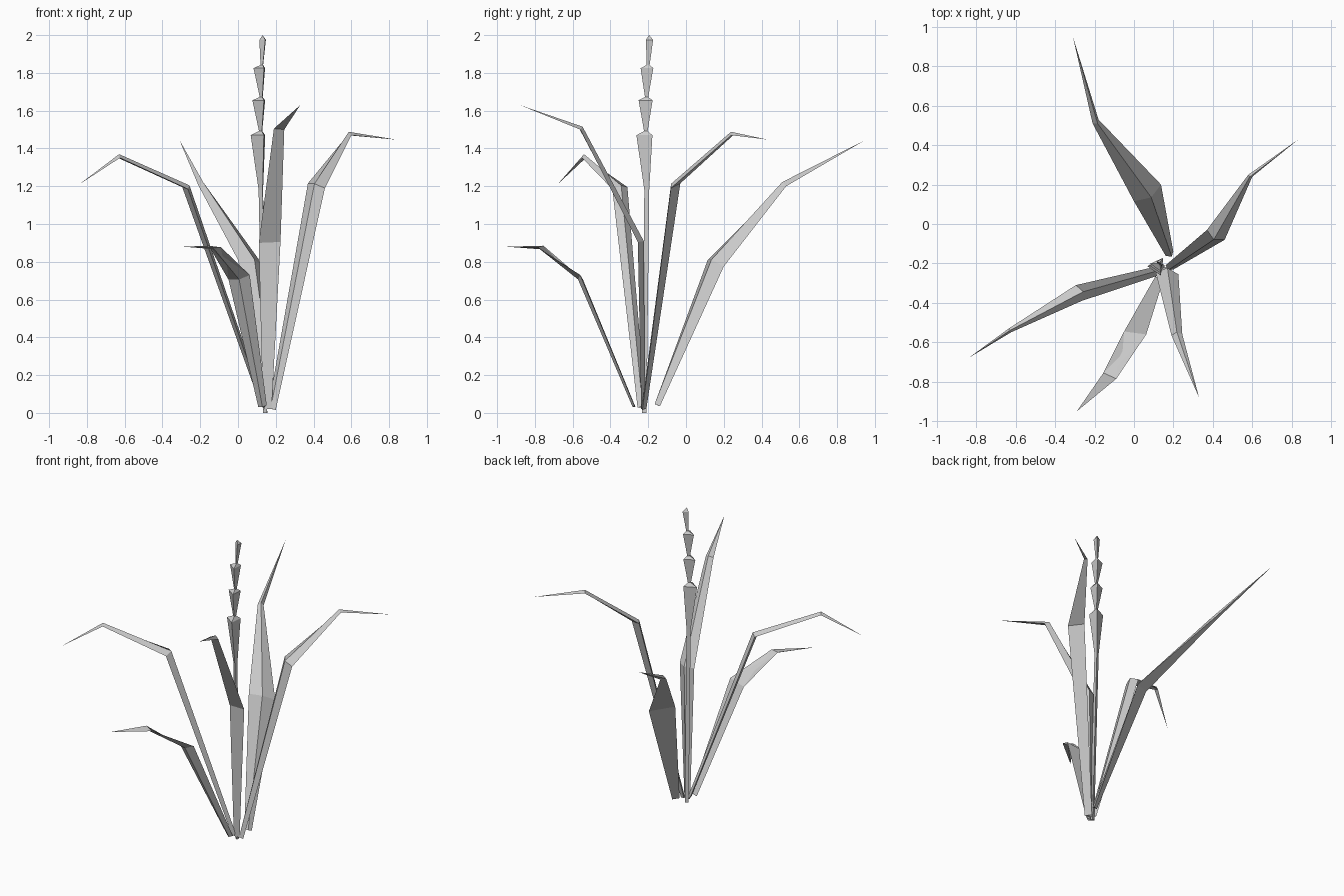
import bpy, math
from mathutils import Vector as V

if "Cube" in bpy.data.objects:
    bpy.data.objects.remove(bpy.data.objects["Cube"])


def loft(name, rings, tip):
    """Skin triangular rings, cap the start and close on a point."""
    verts = [p for r in rings for p in r] + [V(tip)]
    faces = [(2, 1, 0)]
    for i in range(len(rings) - 1):
        for k in range(3):
            a, b = i * 3 + k, i * 3 + (k + 1) % 3
            faces.append((a, b, b + 3, a + 3))
    n = len(verts) - 1
    faces += [(n - 3 + k, n - 3 + (k + 1) % 3, n) for k in range(3)]
    me = bpy.data.meshes.new(name)
    me.from_pydata([tuple(v) for v in verts], [], faces)
    ob = bpy.data.objects.new(name, me)
    bpy.context.collection.objects.link(ob)
    bpy.context.view_layer.objects.active = ob
    bpy.ops.object.mode_set(mode='EDIT')
    bpy.ops.mesh.select_all(action='SELECT')
    bpy.ops.mesh.normals_make_consistent(inside=False)
    bpy.ops.object.mode_set(mode='OBJECT')


def leaf(name, base, sl, sr, bl, br, tip, keel=0.028):
    """Blade with a keel: base centre, shoulder edges, bend edges, tip."""
    base, sl, sr, bl, br, tip = map(V, (base, sl, sr, bl, br, tip))
    across = (sr - sl).normalized() * 0.023
    pairs = [(base - across, base + across, 0.6), (sl, sr, 1), (bl, br, 0.7)]
    mids = [(a + b) / 2 for a, b, _ in pairs] + [tip]
    rings = []
    for i, (a, b, s) in enumerate(pairs):
        tangent = (mids[i + 1] - mids[max(i - 1, 0)]).normalized()
        side = (b - a).cross(tangent).normalized()
        # keel faces the middle of the plant, or outwards when negative
        if side.z < 0:
            side = -side
        rings.append((a, b, mids[i] + side * keel * s))
    loft(name, rings, tip)


# Leaves
leaf("back_leaf", (0.18, -0.15, 0.04), (0.0, 0.115, 0.81), (0.137, 0.2, 0.775),
     (-0.21, 0.51, 1.205), (-0.18, 0.53, 1.2), (-0.31, 0.95, 1.445), 0.035)
leaf("right_leaf", (0.18, -0.22, 0.02), (0.37, -0.03, 1.215), (0.46, -0.08, 1.19),
     (0.58, 0.25, 1.47), (0.6, 0.24, 1.47), (0.835, 0.43, 1.447))
leaf("front_right_leaf", (0.155, -0.235, 0.02), (0.11, -0.245, 0.9), (0.225, -0.255, 0.905),
     (0.19, -0.565, 1.505), (0.245, -0.56, 1.5), (0.33, -0.88, 1.63))
leaf("front_left_leaf", (0.13, -0.27, 0.035), (-0.05, -0.545, 0.705), (0.062, -0.56, 0.73),
     (-0.155, -0.755, 0.885), (-0.09, -0.785, 0.877), (-0.29, -0.95, 0.88), -0.022)
leaf("left_leaf", (0.13, -0.235, 0.03), (-0.295, -0.31, 1.195), (-0.265, -0.39, 1.185),
     (-0.635, -0.53, 1.35), (-0.625, -0.55, 1.35), (-0.84, -0.68, 1.21))

# Flower spike: thin stalk, then stacked flared buds
stations = [(0.147, -0.22, 0, 0.014), (0.124, -0.207, 1.18, 0.015),
            (0.116, -0.218, 1.47, 0.049), (0.122, -0.212, 1.492, 0.011),
            (0.119, -0.212, 1.655, 0.043), (0.125, -0.208, 1.672, 0.01),
            (0.121, -0.205, 1.825, 0.039), (0.128, -0.2, 1.842, 0.009),
            (0.135, -0.192, 1.975, 0.022)]
angles = [math.radians(a) for a in (175, 295, 55)]
rings = [[V((x + r * math.cos(a), y + r * math.sin(a), z)) for a in angles]
         for x, y, z, r in stations]
loft("flower_spike", rings, (0.13, -0.195, 2.0))
